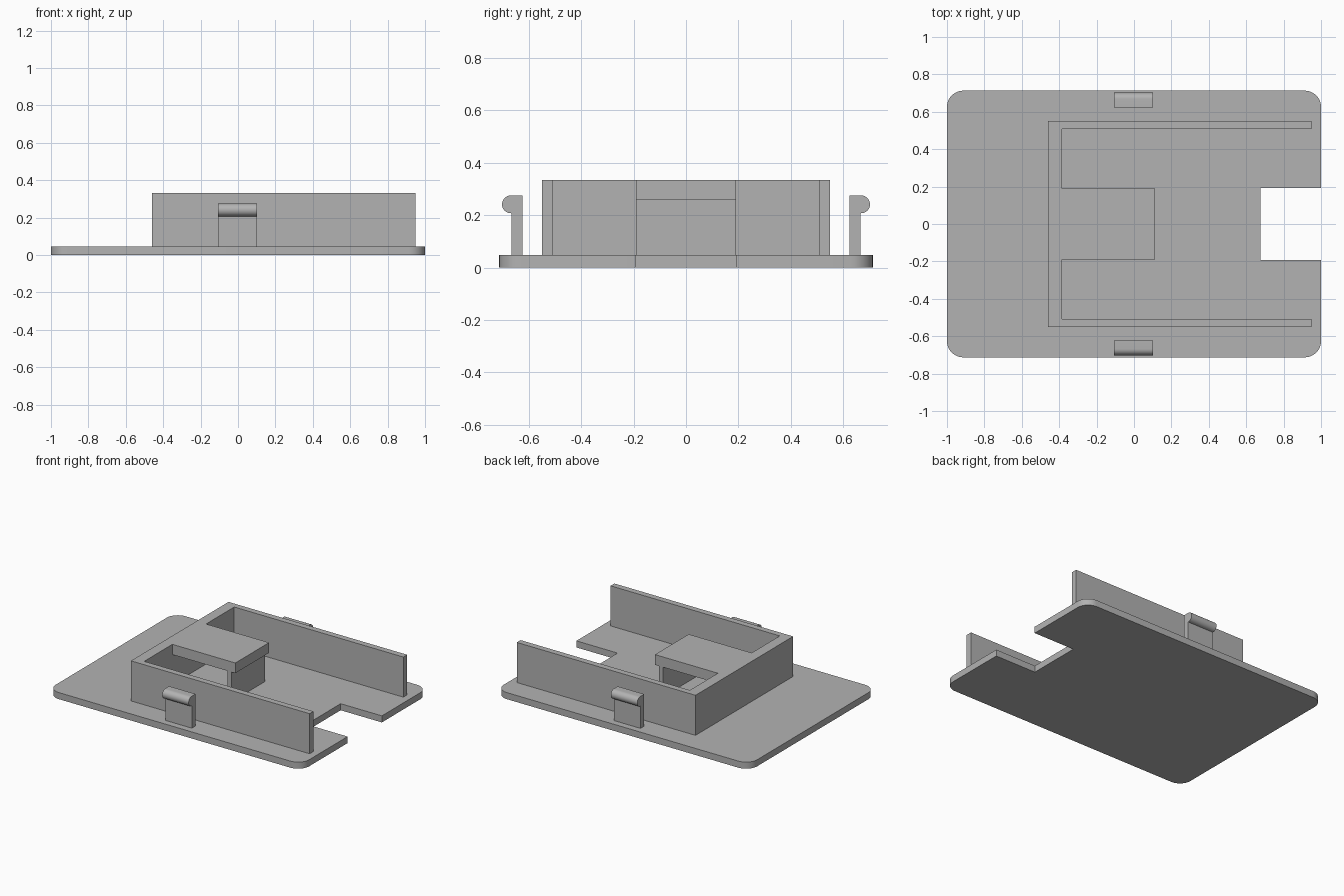
import bpy, bmesh
from math import sin, cos, pi, radians

if "Cube" in bpy.data.objects:
    bpy.data.objects.remove(bpy.data.objects["Cube"], do_unlink=True)

grey = bpy.data.materials.new("plain_grey")
colour = (0.45, 0.45, 0.45, 1)
grey.diffuse_color = colour
grey.use_nodes = True
grey.node_tree.nodes["Principled BSDF"].inputs["Base Color"].default_value = colour


def arc(cx, cy, r, start, end, steps=8):
    angles = [radians(start + (end - start) * i / steps) for i in range(steps + 1)]
    return [(cx + r * cos(a), cy + r * sin(a)) for a in angles]


def extrude(name, outline, low, high, axis="z"):
    """Extrude an outline along z (outline in x, y) or along x (outline in y, z)."""
    bm = bmesh.new()
    place = (lambda u, v: (u, v, low)) if axis == "z" else (lambda u, v: (low, u, v))
    face = bm.faces.new([bm.verts.new(place(u, v)) for u, v in outline])
    grown = bmesh.ops.extrude_face_region(bm, geom=[face])["geom"]
    shift = (0, 0, high - low) if axis == "z" else (high - low, 0, 0)
    bmesh.ops.translate(bm, vec=shift,
                        verts=[g for g in grown if isinstance(g, bmesh.types.BMVert)])
    bmesh.ops.recalc_face_normals(bm, faces=bm.faces)
    mesh = bpy.data.meshes.new(name)
    bm.to_mesh(mesh)
    bm.free()
    mesh.materials.append(grey)
    obj = bpy.data.objects.new(name, mesh)
    bpy.context.collection.objects.link(obj)
    bpy.ops.object.select_all(action="DESELECT")
    obj.select_set(True)
    bpy.context.view_layer.objects.active = obj
    bpy.ops.object.shade_smooth_by_angle(angle=radians(30))
    return obj


def block(name, x0, x1, half_width, z0, z1):
    corners = [(x0, -half_width), (x1, -half_width), (x1, half_width), (x0, half_width)]
    return extrude(name, corners, z0, z1)


# Base plate: rounded corners and a notch in one end
floor = 0.047
half_y, radius, tab = 0.713, 0.087, 0.193
cx, cy = 1 - radius, half_y - radius
plate = (arc(-cx, -cy, radius, 180, 270) + arc(cx, -cy, radius, 270, 360)
         + [(1, -tab), (0.675, -tab), (0.675, tab), (1, tab)]
         + arc(cx, cy, radius, 0, 90) + arc(-cx, cy, radius, 90, 180))
extrude("base_plate", plate, 0, floor)

# U-shaped wall, open towards the notch
top = 0.333
back, inner, end = -0.46, -0.385, 0.95
outer_y, inner_y = 0.55, 0.507
wall = [(back, -outer_y), (end, -outer_y), (end, -inner_y), (inner, -inner_y),
        (inner, inner_y), (end, inner_y), (end, outer_y), (back, outer_y)]
extrude("u_wall", wall, floor, top)

# Shelf reaching out from the wall, with a thin support under its free end
block("shelf", inner, 0.112, 0.19, 0.26, top)
block("shelf_support", 0.05, 0.08, 0.19, floor, 0.26)

# Snap clips with a rounded hook on both long sides
for side, label in ((-1, "front"), (1, "back")):
    hook = arc(0.668, 0.241, 0.034, -90, 90, 16)
    clip = [(0.624, floor), (0.666, floor), (0.666, 0.207)] + hook + [(0.624, 0.275)]
    extrude(label + "_clip", [(side * y, z) for y, z in clip], -0.107, 0.102, "x")
